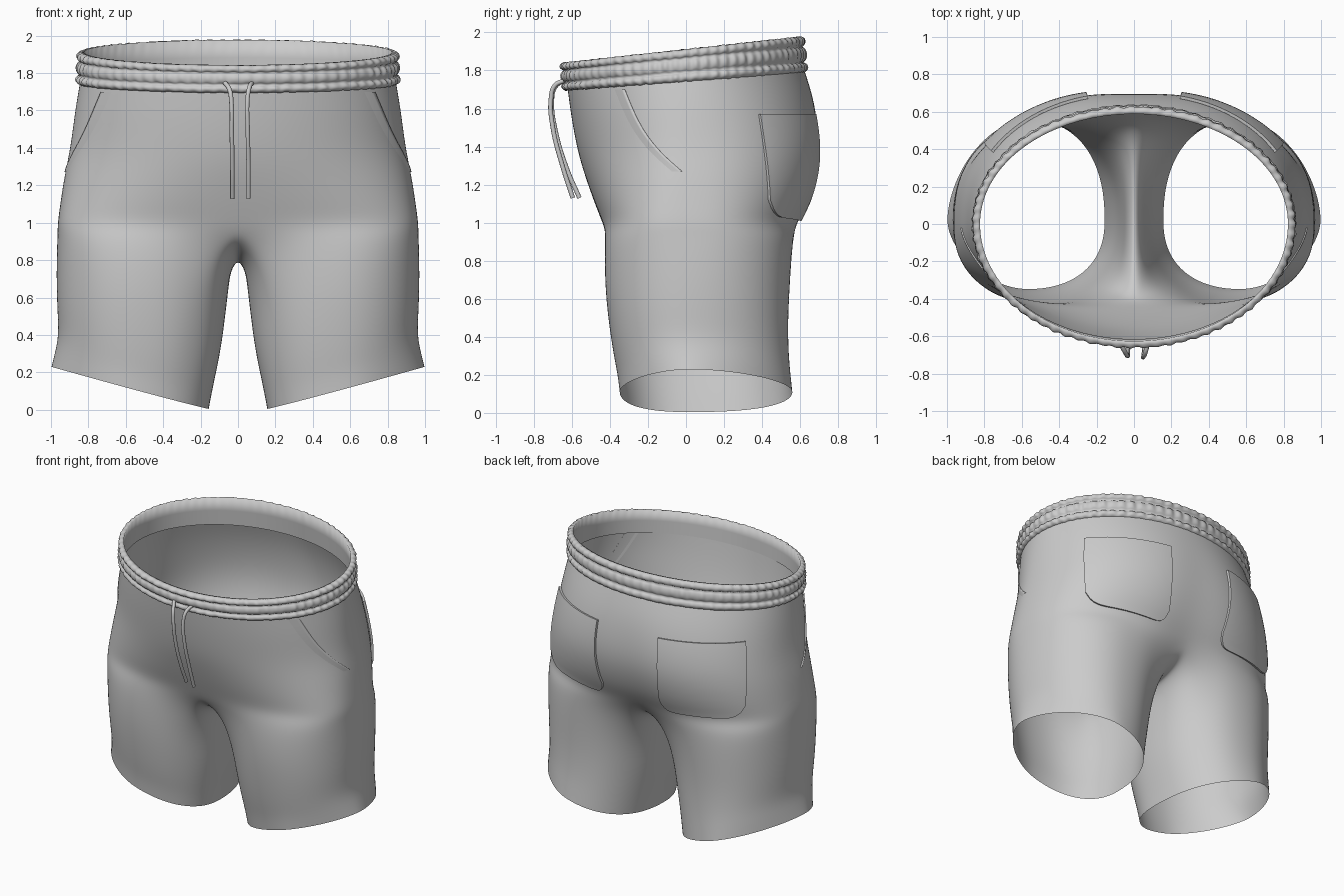
import bpy, bmesh, math, random
from mathutils import Vector
from mathutils.bvhtree import BVHTree

if "Cube" in bpy.data.objects:
    bpy.data.objects.remove(bpy.data.objects["Cube"])

random.seed(4)


def make(name, verts, faces, mirror=False):
    bm = bmesh.new()
    vs = [bm.verts.new(v) for v in verts]
    for f in faces:
        bm.faces.new([vs[i] for i in f])
    bmesh.ops.recalc_face_normals(bm, faces=bm.faces)
    me = bpy.data.meshes.new(name)
    bm.to_mesh(me)
    bm.free()
    me.polygons.foreach_set("use_smooth", [True] * len(me.polygons))
    ob = bpy.data.objects.new(name, me)
    bpy.context.collection.objects.link(ob)
    if mirror:
        m = ob.modifiers.new("mirror", 'MIRROR')
        m.merge_threshold = 0.002
    return ob


def grid_faces(rows, cols, wrap=False):
    n = cols if wrap else cols - 1
    return [(r * cols + c, r * cols + (c + 1) % cols,
             (r + 1) * cols + (c + 1) % cols, (r + 1) * cols + c)
            for r in range(rows - 1) for c in range(n)]


def oval(a, hw, yf, yb, p, yc=0.0):
    """Superellipse with separate front and back depths."""
    c, s = math.cos(a), math.sin(a)
    x = hw * math.copysign(abs(c) ** (2 / p), c)
    y = yc + (yb - yc if s > 0 else yc - yf) * math.copysign(abs(s) ** (2 / p), s)
    return x, y


# Shorts body: one half as torso rows, crotch seam and leg rings, then mirrored
M, K = 25, 9
torso = [  # z, tilt, half width, front y, back y, front and back squareness, centre dip
    (1.76, .075, .845, -.625, .622, 2.0, 2.0, 0),
    (1.60, .06, .873, -.606, .682, 2.0, 2.1, .005),
    (1.40, .04, .897, -.572, .716, 2.0, 2.25, .015),
    (1.25, .02, .930, -.530, .706, 2.15, 2.3, .02),
    (1.10, .00, .952, -.480, .655, 2.45, 2.4, .025),
    (1.00, .00, .966, -.440, .598, 2.75, 2.5, .03)]
verts = []
for z, tilt, hw, yf, yb, pf, pb, dip in torso:
    for i in range(M):
        a = math.pi * (i / (M - 1) - .5)
        x, y = oval(a, hw, yf, yb, pb if a > 0 else pf)
        if i in (0, M - 1):
            x = 0
        if y > 0:
            y -= dip * math.exp(-(x / .18) ** 2)
        verts.append((x, y, z + tilt * y))
faces = grid_faces(len(torso), M)
ring0 = list(range(len(verts) - M, len(verts)))
for k in range(1, K + 1):
    f = math.pi * k / (K + 1)
    ring0.append(len(verts))
    verts.append((0, .06 + .5 * math.cos(f), 1.0 - .195 * math.sin(f)))
top = [verts[i] for i in ring0]

legs = [  # t, inner x, outer x, front y, back y, outer squareness
    (.08, .10, .967, -.442, .578, 2.25), (.2, .068, .972, -.438, .56, 2.15),
    (.4, .072, .973, -.427, .546, 2.1), (.6, .09, .968, -.407, .538, 2.1),
    (.78, .12, .960, -.382, .542, 2.05), (.9, .14, .980, -.36, .552, 1.9),
    (1, .155, 1.0, -.35, .562, 1.75)]
angles = [math.radians(-130 + 260 * i / (M - 1)) for i in range(M)]
angles += [math.radians(130 + 100 * k / (K + 1)) for k in range(1, K + 1)]
prev = ring0
for t, xi, xo, yf, yb, po in legs:
    w = 1 - (1 - t) ** 6
    ring = []
    for a, c in zip(angles, top):
        x, y = oval(a, (xo - xi) / 2, yf, yb, po if math.cos(a) > 0 else 2.3, .02)
        u = (x / (xo - xi)) + .5
        hem = .004 + .226 * max(u, 0) ** 1.05
        x += (xo + xi) / 2
        ring.append(len(verts))
        verts.append((c[0] + (x - c[0]) * w, c[1] + (y - c[1]) * w,
                      c[2] + (hem - c[2]) * t))
    n = len(ring)
    faces += [(prev[i], prev[(i + 1) % n], ring[(i + 1) % n], ring[i]) for i in range(n)]
    prev = ring
body = make("shorts_body", verts, faces, True)
sub = body.modifiers.new("smooth", 'SUBSURF')
sub.levels = sub.render_levels = 2

# Gathered elastic waistband: three puffed bands outside, smooth lining inside
N, P = 900, 150
bands = [(0, .28), (.28, .72), (.72, 1)]
gather = [[(-1) ** k * random.uniform(.1, 1) for k in range(P)] for _ in bands]


def pucker(b, i):
    f = i / N * P
    k = int(f)
    s = (1 - math.cos(math.pi * (f - k))) / 2
    return gather[b][k % P] * (1 - s) + gather[b][(k + 1) % P] * s


profile = [(0, -1, 0)]
for b, (v0, v1) in enumerate(bands):
    profile += [(v0 + (v1 - v0) * j / 7, b, math.sin(math.pi * j / 7) ** .6 if 0 < j < 7 else 0)
                for j in range(8 if b == 2 else 7)]
profile += [(1, -1, 0), (.5, -1, 0), (-.08, -1, 0)]
verts = []
for v, b, h in profile:
    for i in range(N):
        a = 2 * math.pi * i / N
        off = -.012 if b < 0 else .006 + .019 * h * (1 + .3 * pucker(b, i))
        x, y = oval(a, .843 - .008 * v + off, -.628 - .01 * v - off, .615 - .015 * v + off, 2)
        lo, hi = 1.742 + .075 * y, 1.912 + .11 * y
        z = lo + (hi - lo) * v
        if b >= 0:
            z += .003 * pucker(b, i + 37)
        verts.append((x, y, z))
make("waistband", verts, grid_faces(len(profile), N, True))

# Pockets are laid onto the finished body surface
bpy.context.view_layer.update()
tree = BVHTree.FromObject(body, bpy.context.evaluated_depsgraph_get())

# Back patch pockets with rounded lower corners
G = 26
verts = []
for r in range(G):
    for c in range(G):
        u, v = c / (G - 1), r / (G - 1)
        a = math.radians(27 + 43 * u + 2 * (1 - u) * v)
        bottom = 1.03 - .025 * u + .09 * abs(2 * u - 1) ** 8
        z = 1.57 + (bottom - 1.57) * v
        d = Vector((math.cos(a), math.sin(a), 0))
        hit = tree.ray_cast(Vector((0, 0, z)) + d * 2, -d)[0]
        verts.append(hit + d * .011)
pocket = make("back_pockets", verts, grid_faces(G, G), True)
sol = pocket.modifiers.new("cloth", 'SOLIDIFY')
sol.thickness, sol.offset = .016, 0
pocket.modifiers.new("crisp_edges", 'EDGE_SPLIT')

# Slanted front pocket openings: a thin lip rising towards the edge
verts = []
R, C = 20, 5
for r in range(R):
    t = r / (R - 1)
    y0 = -.32 + .30 * t - .03 * math.sin(math.pi * t)
    z = 1.70 - .43 * t - .03 * math.sin(math.pi * t)
    for c in range(C):
        s = c / (C - 1)
        y = y0 - .07 * (1 - s)
        hit, nor = tree.ray_cast(Vector((2, y, z)), Vector((-1, 0, 0)))[:2]
        verts.append(hit + Vector((1, -.5, 0)).normalized() * (.010 * s - .002))
    verts.append(hit - Vector((.001, 0, 0)))
make("front_pocket_lips", verts, grid_faces(R, C + 1), True)


# Drawstrings
def drawstring(name, pts):
    cu = bpy.data.curves.new(name, 'CURVE')
    cu.dimensions = '3D'
    cu.bevel_depth = .012
    cu.bevel_resolution = 3
    cu.use_fill_caps = True
    sp = cu.splines.new('BEZIER')
    sp.bezier_points.add(len(pts) - 1)
    for bp, p in zip(sp.bezier_points, pts):
        bp.co = p
        bp.handle_left_type = bp.handle_right_type = 'AUTO'
    bpy.context.collection.objects.link(bpy.data.objects.new(name, cu))


drawstring("left_drawstring", [(-.075, -.635, 1.755), (-.045, -.69, 1.71), (-.035, -.705, 1.64),
                               (-.033, -.685, 1.48), (-.03, -.625, 1.28), (-.03, -.56, 1.13)])
drawstring("right_drawstring", [(.075, -.635, 1.75), (.06, -.69, 1.72), (.05, -.71, 1.65),
                                (.052, -.70, 1.5), (.056, -.65, 1.3), (.056, -.595, 1.13)])
